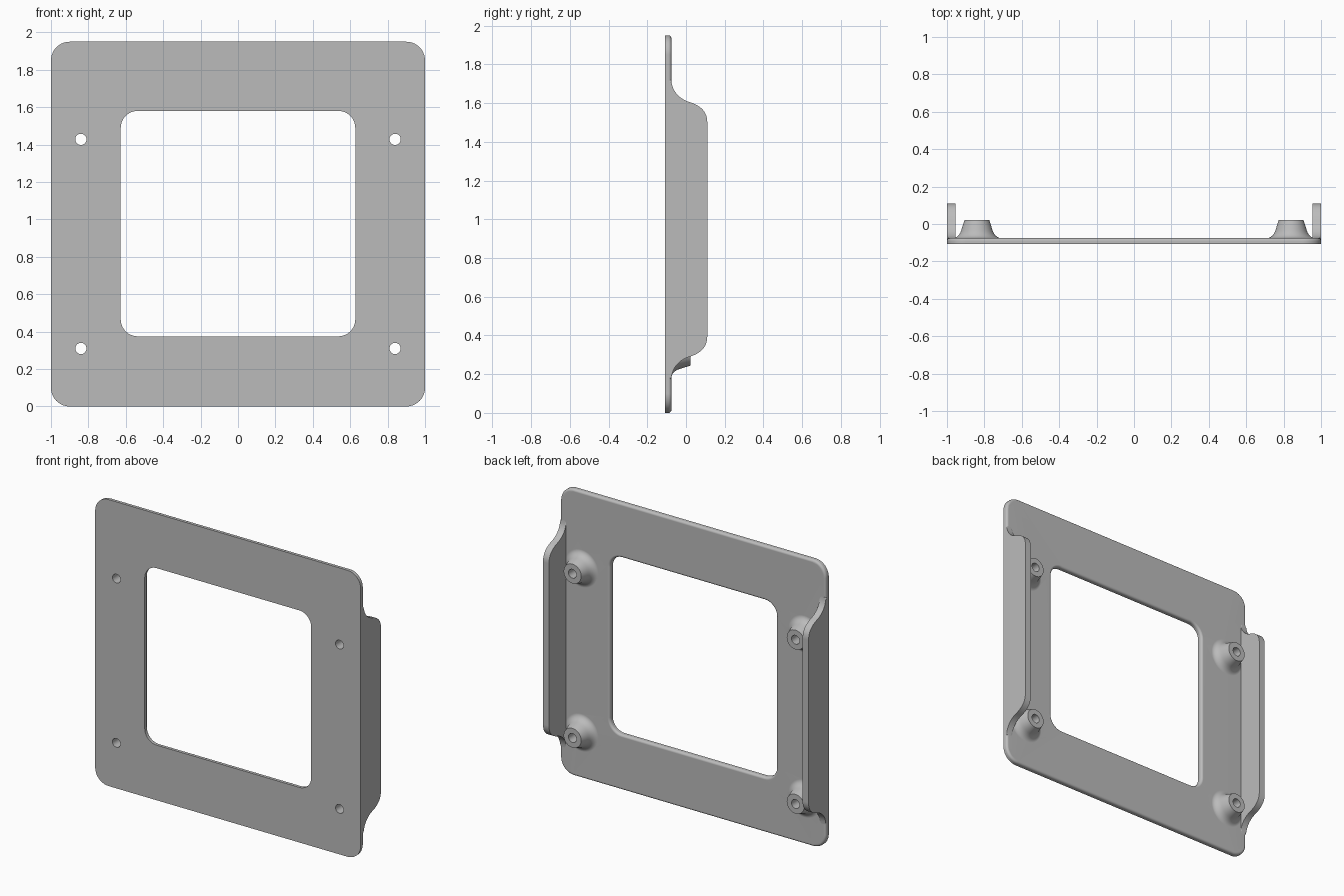
import bpy, bmesh
from math import sin, cos, pi, radians
from mathutils import Vector

cube = bpy.data.objects.get("Cube")
if cube:
    bpy.data.objects.remove(cube)

grey = bpy.data.materials.new("plain grey")
grey.use_nodes = True
colour = (0.5, 0.5, 0.5, 1)
grey.diffuse_color = colour
grey.node_tree.nodes["Principled BSDF"].inputs["Base Color"].default_value = colour

FRONT, BACK, ROUND = -0.108, -0.075, 0.016
HEIGHT = 1.95


def rounded_rect(half_w, z0, z1, radius, grow, y):
    """Rounded rectangle in the xz plane, offset outward by grow."""
    pts = []
    corners = [(1, z1 - radius), (-1, z1 - radius), (-1, z0 + radius), (1, z0 + radius)]
    for i, (side, cz) in enumerate(corners):
        for k in range(11):
            a = (i + k / 10) * pi / 2
            r = radius + grow
            pts.append((side * (half_w - radius) + r * cos(a), y, cz + r * sin(a)))
    return pts


def circle(cx, cz, radius, y, n=40):
    return [(cx + radius * cos(2 * pi * i / n), y, cz + radius * sin(2 * pi * i / n))
            for i in range(n)]


def add_wall(bm, rings):
    """Join successive rings with quads; return the first and last ring."""
    loops = [[bm.verts.new(p) for p in ring] for ring in rings]
    for a, b in zip(loops, loops[1:]):
        for i in range(len(a)):
            j = (i + 1) % len(a)
            bm.faces.new((a[i], a[j], b[j], b[i]))
    return loops[0], loops[-1]


def finish(bm, name):
    bmesh.ops.recalc_face_normals(bm, faces=bm.faces)
    mesh = bpy.data.meshes.new(name)
    bm.to_mesh(mesh)
    bm.free()
    mesh.materials.append(grey)
    ob = bpy.data.objects.new(name, mesh)
    bpy.context.collection.objects.link(ob)
    bpy.ops.object.select_all(action="DESELECT")
    ob.select_set(True)
    bpy.context.view_layer.objects.active = ob
    bpy.ops.object.shade_smooth_by_angle(angle=radians(35))
    mod = ob.modifiers.new("flat face normals", "WEIGHTED_NORMAL")
    mod.keep_sharp = True
    return ob


# Frame plate: outer edge and window, both rounded on the back
bm = bmesh.new()
edge = [(0, FRONT)]
for k in range(6):
    a = k / 5 * pi / 2
    edge.append((ROUND * (1 - cos(a)), BACK - ROUND * (1 - sin(a))))
walls = [
    add_wall(bm, [rounded_rect(1, 0, HEIGHT, 0.1, -d, y) for d, y in edge]),
    add_wall(bm, [rounded_rect(0.627, 0.375, 1.58, 0.09, d, y) for d, y in edge]),
]

# Screw bosses: hole through the plate, flat rim, flared foot
boss = [(0.03, FRONT), (0.03, 0.022), (0.066, 0.022), (0.081, -0.025)]
for k in range(1, 8):
    a = k / 7 * radians(72)
    t = radians(18) + a
    boss.append((0.081 + 0.047 * (cos(radians(18)) - cos(t)) / cos(radians(18)),
                 -0.025 - 0.05 * (sin(t) - sin(radians(18))) / (1 - sin(radians(18)))))
for x in (-0.84, 0.84):
    for z in (0.31, 1.428):
        walls.append(add_wall(bm, [circle(x, z, r, y) for r, y in boss]))

# Front and back faces of the plate
for side, normal in ((0, -1), (1, 1)):
    edges = []
    for pair in walls:
        ring = pair[side]
        edges += [bm.edges.get((ring[i - 1], ring[i])) for i in range(len(ring))]
    bmesh.ops.triangle_fill(bm, edges=edges, use_beauty=True, normal=Vector((0, normal, 0)))
finish(bm, "frame_plate")


# Side flanges with S-curved ends
def bezier(p, n):
    a, b, c, d = (Vector(q) for q in p)
    return [a * (1 - t) ** 3 + b * 3 * t * (1 - t) ** 2 + c * 3 * t * t * (1 - t) + d * t ** 3
            for t in (i / n for i in range(n + 1))]


upper = bezier([(-0.075, 1.72), (-0.075, 1.66), (-0.03, 1.62), (0.015, 1.606)], 10)
upper += bezier([(0.015, 1.606), (0.07, 1.59), (0.11, 1.56), (0.11, 1.5)], 10)[1:]
upper.insert(0, Vector((FRONT + 0.016, 1.72)))
profile = upper + [Vector((p.x, 1.895 - p.y)) for p in reversed(upper)]

for name, side in (("left_flange", 1), ("right_flange", -1)):
    bm = bmesh.new()
    outer = [bm.verts.new((side, p.x, p.y)) for p in profile]
    inner = [bm.verts.new((side * 0.955, p.x, p.y)) for p in profile]
    bm.faces.new(outer)
    bm.faces.new(inner[::-1])
    for i in range(len(profile)):
        bm.faces.new((outer[i - 1], outer[i], inner[i], inner[i - 1]))
    rims = [bm.edges.get((ring[i], ring[i + 1]))
            for ring in (outer, inner) for i in range(len(ring) - 1)]
    bmesh.ops.bevel(bm, geom=rims, offset=0.009, segments=3, profile=0.5, affect="EDGES")
    finish(bm, name)
